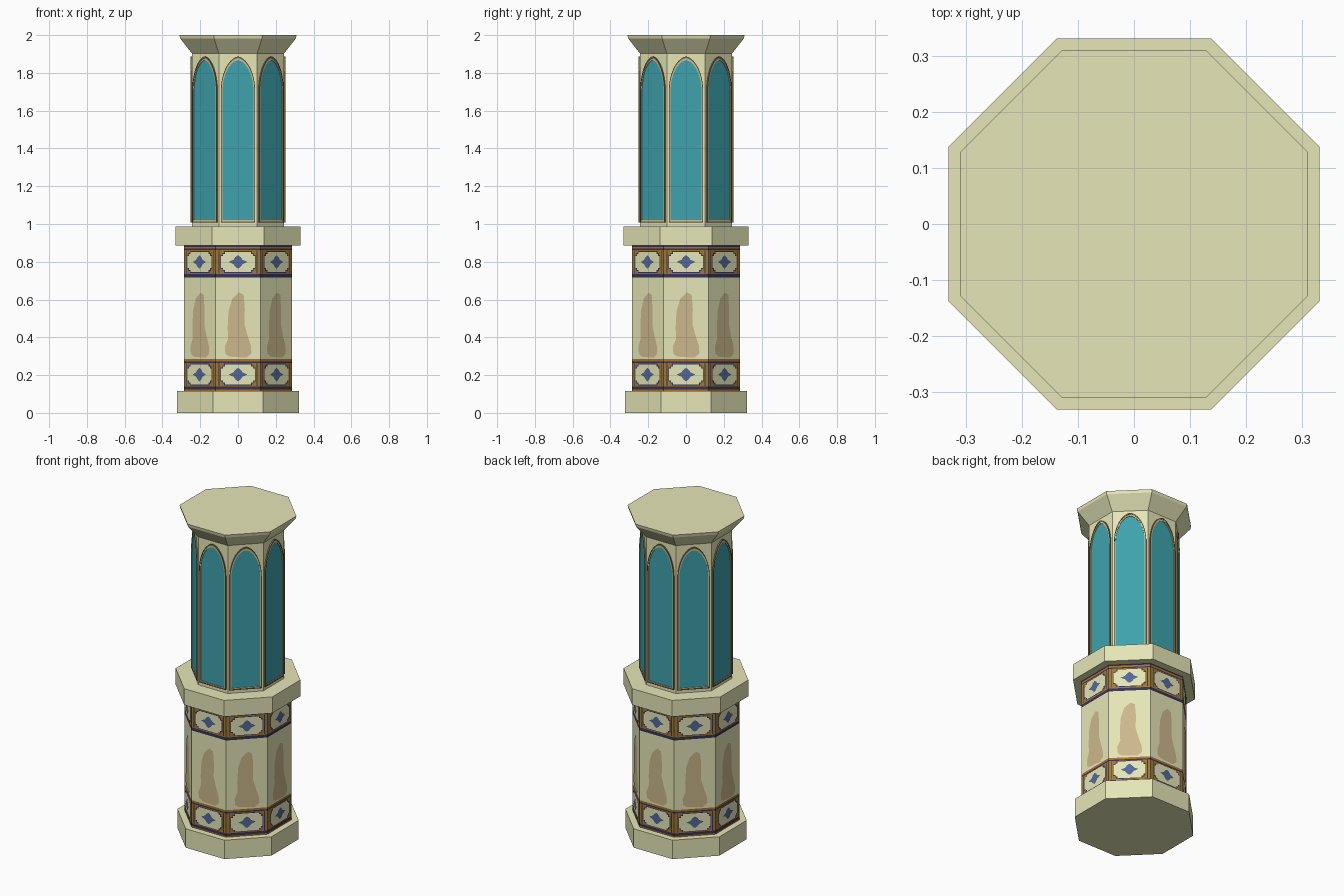
import bpy, bmesh, math
from mathutils import Vector

if "Cube" in bpy.data.objects:
    bpy.data.objects.remove(bpy.data.objects["Cube"])


def srgb(r, g, b):
    f = lambda c: (c / 255 / 12.92) if c < 11 else ((c / 255 + 0.055) / 1.055) ** 2.4
    return (f(r), f(g), f(b), 1)


COLOURS = {
    "cream stone": (230, 230, 184), "teal glass": (62, 162, 174),
    "tan stain": (203, 184, 139), "orange trim": (176, 112, 42),
    "navy trim": (56, 50, 84), "ochre tile": (156, 122, 58),
    "blue flower": (84, 104, 152), "bronze frame": (134, 112, 72),
    "pale frame": (205, 196, 150),
}
MATS = {}
for name, c in COLOURS.items():
    MATS[name] = bpy.data.materials.new(name)
    MATS[name].diffuse_color = srgb(*c)


def finish(bm, name, mats):
    me = bpy.data.meshes.new(name)
    bm.to_mesh(me)
    bm.free()
    for m in mats:
        me.materials.append(MATS[m])
    ob = bpy.data.objects.new(name, me)
    bpy.context.collection.objects.link(ob)
    return ob


def octagon(name, profile, colours=None):
    """Stack of octagons from (apothem, z); colours names one per segment."""
    colours = colours or ["cream stone"] * (len(profile) - 1)
    mats = list(dict.fromkeys(colours))
    bm = bmesh.new()
    rings = []
    for ap, z in profile:
        r = ap / math.cos(math.pi / 8)
        rings.append([bm.verts.new((r * math.cos((k + .5) * math.pi / 4),
                                    r * math.sin((k + .5) * math.pi / 4), z)) for k in range(8)])
    for i, c in enumerate(colours):
        a, b = rings[i], rings[i + 1]
        for k in range(8):
            j = (k + 1) % 8
            bm.faces.new((a[k], a[j], b[j], b[k])).material_index = mats.index(c)
    bm.faces.new(rings[0][::-1])
    bm.faces.new(rings[-1])
    return finish(bm, name, mats)


def on_side(k, dist, u, z):
    a = k * math.pi / 4
    return Vector((math.cos(a) * dist - math.sin(a) * u,
                   math.sin(a) * dist + math.cos(a) * u, z))


def plates(name, outlines, dist, colour):
    """Flat counter-clockwise outlines repeated on all eight sides."""
    bm = bmesh.new()
    for k in range(8):
        for pts in outlines:
            bm.faces.new([bm.verts.new(on_side(k, dist, u, z)) for u, z in pts])
    return finish(bm, name, [colour])


def frames(name, outer, inner, d0, d1, colour):
    """Raised ring between two matching outlines on all eight sides."""
    bm = bmesh.new()
    for k in range(8):
        loops = [[bm.verts.new(on_side(k, d, u, z)) for u, z in pts]
                 for pts, d in ((outer, d0), (outer, d1), (inner, d1), (inner, d0))]
        n = len(outer)
        for a, b in zip(loops, loops[1:]):
            for i in range(n):
                j = (i + 1) % n
                bm.faces.new((a[i], a[j], b[j], b[i]))
    return finish(bm, name, [colour])


def arch(w, z0, spring, top, n=10):
    """Rounded arch outline with a slight point at the crown."""
    h = top - spring
    right = []
    for i in range(n):
        s = i / n
        t = s * math.pi / 2
        right.append((w * math.cos(t), spring + h * (.86 * math.sin(t) + .14 * s)))
    return [(-w, z0), (w, z0)] + right + [(0, top)] + [(-u, z) for u, z in right[::-1]]


def rect(u0, u1, z0, z1):
    return [(u0, z0), (u1, z0), (u1, z1), (u0, z1)]


def cartouche(w, h, z, c):
    """Rectangle with stepped corners."""
    q = [(w, h - 2 * c), (w - c, h - 2 * c), (w - c, h - c), (w - 2 * c, h - c), (w - 2 * c, h)]
    right = [(u, -v) for u, v in q[::-1]] + q
    return [(u, z + v) for u, v in right] + [(-u, z + v) for u, v in right[::-1]]


# Stone body
octagon("base_plinth", [(.322, 0), (.322, .117)])
octagon("lower_shaft",
        [(.285, z) for z in (.117, .124, .140, .264, .272, .284, .716, .734, .862, .869,
                             .879, .886)],
        ["orange trim", "navy trim", "ochre tile", "navy trim", "orange trim", "cream stone",
         "navy trim", "ochre tile", "navy trim", "orange trim", "navy trim"])
octagon("middle_ledge", [(.331, .886), (.331, .987)])
octagon("upper_shaft", [(.244, .987), (.244, 1.905)])
octagon("flared_crown", [(.244, 1.903), (.306, 1.982), (.31, 2.0)])

# Painted tile bands
centres = (.203, .799)
plates("tile_corner_lines",
       [rect(s * .101 - .002, s * .101 + .002, z - .06, z + .06) for z in centres for s in (-1, 1)],
       .2865, "navy trim")
plates("tile_borders", [cartouche(.093, .058, z, .010) for z in centres], .2865, "navy trim")
plates("tile_panels", [cartouche(.090, .054, z, .011) for z in centres], .288, "cream stone")
plates("tile_flowers",
       [[(.05, z), (.024, z + .012), (.014, z + .026), (0, z + .036), (-.014, z + .026),
         (-.024, z + .012), (-.05, z), (-.024, z - .012), (-.014, z - .026), (0, z - .036),
         (.014, z - .026), (.024, z - .012)] for z in centres], .2895, "blue flower")

# Weathered stain on each lower side
plates("shaft_stains",
       [[(-.045, .298), (.045, .292), (.071, .315), (.068, .355), (.050, .41), (.034, .47),
         (.036, .55), (.03, .625), (.005, .637), (-.03, .605), (-.05, .54), (-.055, .45),
         (-.052, .395), (-.07, .35), (-.066, .312)]], .2865, "tan stain")

# Arched windows
outer = arch(.091, 1.008, 1.70, 1.887)
middle = arch(.087, 1.014, 1.70, 1.878)
inner = arch(.082, 1.020, 1.70, 1.868)
frames("window_outer_frames", outer, middle, .244, .252, "bronze frame")
frames("window_inner_frames", middle, inner, .244, .250, "pale frame")
plates("window_glass", [inner], .2465, "teal glass")

for m in bpy.data.materials:
    if m.users and not m.is_grease_pencil:
        m.use_nodes = True
        m.node_tree.nodes["Principled BSDF"].inputs["Base Color"].default_value = m.diffuse_color
